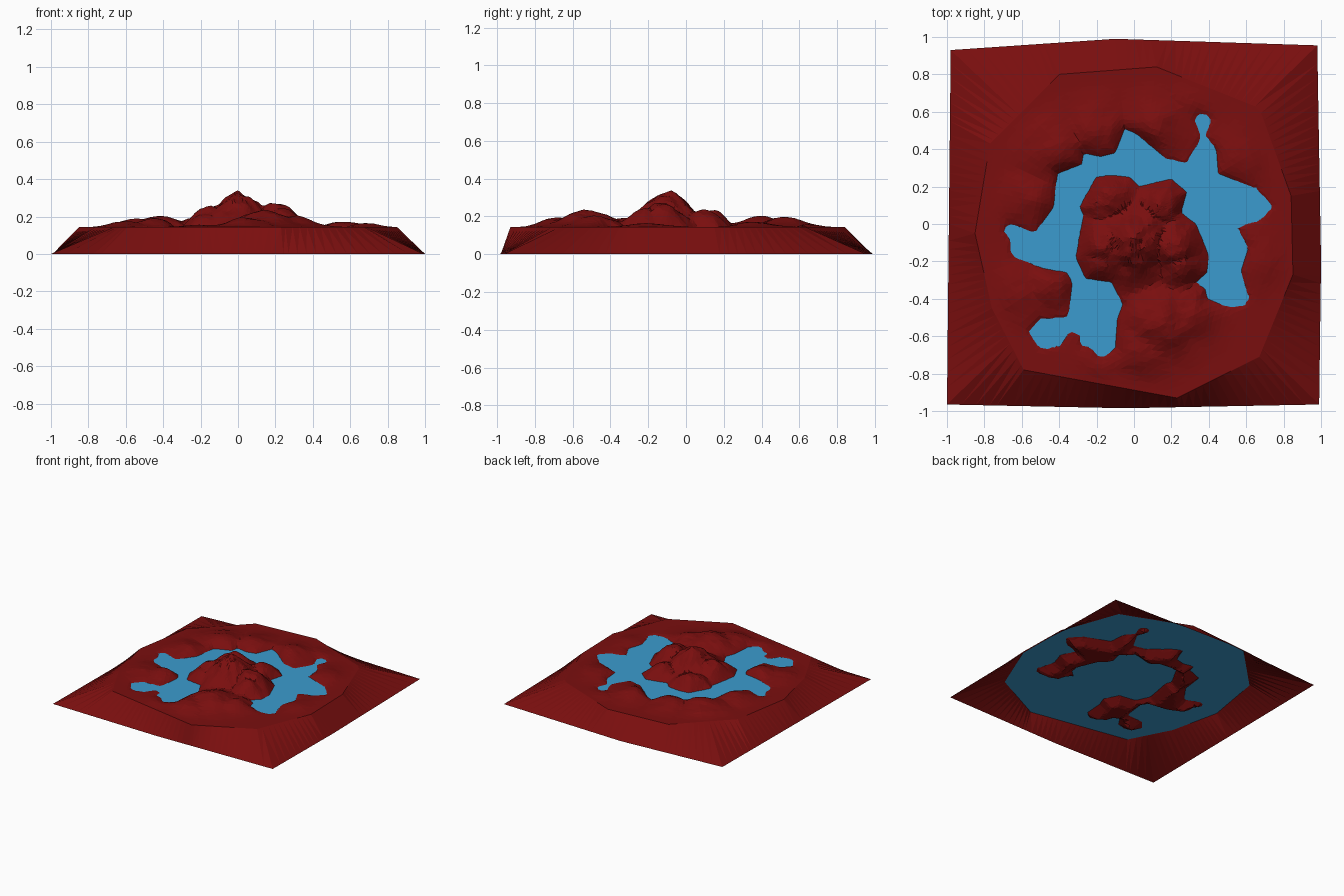
import bpy, bmesh, math, random
from mathutils import Vector, noise

if "Cube" in bpy.data.objects:
    bpy.data.objects.remove(bpy.data.objects["Cube"])

random.seed(4)
WATER = 0.139
RINGS, SPOKES = 34, 140

# Outlines seen from above: lake shore, plateau rim and ground border
SHORE = [(-.05, .51), (.02, .48), (.17, .35), (.28, .32), (.36, .46), (.325, .56), (.36, .595), (.41, .57),
         (.38, .47), (.44, .40), (.45, .27), (.55, .23), (.65, .19), (.74, .09), (.68, .03), (.55, -.02),
         (.61, -.13), (.57, -.25), (.61, -.40), (.58, -.44), (.5, -.44), (.39, -.40), (.38, -.34), (.32, -.32),
         (.39, -.26), (.40, -.17), (.33, 0), (.25, .06), (.28, .17), (.2, .24), (.03, .20), (-.02, .25),
         (-.12, .26), (-.2, .25), (-.29, .09), (-.27, .05), (-.31, -.18), (-.26, -.29), (-.12, -.31),
         (-.06, -.43), (-.09, -.51), (-.1, -.67), (-.18, -.72), (-.23, -.66), (-.28, -.65), (-.29, -.58),
         (-.34, -.57), (-.4, -.65), (-.5, -.66), (-.56, -.58), (-.5, -.51), (-.35, -.5), (-.33, -.31),
         (-.36, -.26), (-.48, -.24), (-.65, -.17), (-.66, -.08), (-.70, -.03), (-.66, 0), (-.53, -.05),
         (-.43, .09), (-.41, .27), (-.28, .32), (-.27, .38), (-.18, .36), (-.1, .38)]
RIM = [(.67, .62), (.12, .84), (-.40, .80), (-.77, .43), (-.85, -.05), (-.76, -.45), (-.59, -.78),
       (.23, -.93), (.67, -.71), (.85, -.27), (.84, .15)]
BORDER = [(.98, .955), (-.1, .99), (-.98, .93), (-1, -.965), (-.05, -.985), (.99, -.965), (1, -.2)]

# Hills: x, y, height above the water, spread
HILLS = [(0, -.1, .18, .125), (.2, -.12, .13, .095), (-.14, -.1, .12, .09), (-.13, .12, .085, .09),
         (.15, .1, .085, .09), (.24, -.22, .09, .08), (-.17, -.2, .07, .08),
         (.14, -.52, .088, .12), (.28, -.48, .06, .1), (.05, -.65, .05, .11),
         (-.44, -.32, .055, .075), (-.62, -.38, .03, .1), (-.43, .40, .052, .12), (-.2, .5, .05, .1),
         (.1, .52, .05, .1), (.55, .34, .028, .1), (-.56, .14, .043, .09), (.68, -.2, .018, .1),
         (-.2, -.78, .018, .08), (.3, .68, .014, .08)]


def edges(poly):
    return list(zip(poly, poly[1:] + poly[:1]))


def shore_distance(x, y):
    """Distance to the shore, negative inside the lake."""
    inside, best = False, 9.0
    for (ax, ay), (bx, by) in edges(SHORE):
        if (ay > y) != (by > y) and x < ax + (y - ay) * (bx - ax) / (by - ay):
            inside = not inside
        dx, dy = bx - ax, by - ay
        t = max(0, min(1, ((x - ax) * dx + (y - ay) * dy) / (dx * dx + dy * dy)))
        best = min(best, math.hypot(x - ax - t * dx, y - ay - t * dy))
    return -best if inside else best


def ray_radius(poly, a):
    """Distance from the centre to the outline in direction a."""
    c, s = math.cos(a), math.sin(a)
    hits = []
    for (ax, ay), (bx, by) in edges(poly):
        p, q = c * ay - s * ax, c * by - s * bx
        if p * q <= 1e-12 and abs(p - q) > 1e-9:
            t = p / (p - q)
            r = c * (ax + t * (bx - ax)) + s * (ay + t * (by - ay))
            if r > 0 and -1e-6 <= t <= 1 + 1e-6:
                hits.append(r)
    return max(hits)


def height(x, y, rim_fade):
    d = shore_distance(x, y)
    if d < 0:
        return WATER - min(-d * .8, .055)
    n = noise.noise(Vector((x * 9, y * 9, 1.7))) + .5 * noise.noise(Vector((x * 20, y * 20, 5)))
    h = max(a * math.exp(-((x - hx) ** 2 + (y - hy) ** 2) / (2 * s * s)) for hx, hy, a, s in HILLS)
    t = min(1, d / .07)
    h *= (1 + .22 * n) * t * (2 - t) * rim_fade
    return WATER + min(d * .3, .005) + h


def material(name, rgb):
    m = bpy.data.materials.new(name)
    m.diffuse_color = (*rgb, 1)
    m.use_nodes = True
    m.node_tree.nodes["Principled BSDF"].inputs["Base Color"].default_value = m.diffuse_color
    return m


def make_object(name, bm, mat):
    bmesh.ops.recalc_face_normals(bm, faces=bm.faces)
    if sum(f.normal.z for f in bm.faces) < 0:
        bmesh.ops.reverse_faces(bm, faces=bm.faces)
    me = bpy.data.meshes.new(name)
    bm.to_mesh(me)
    bm.free()
    me.materials.append(mat)
    ob = bpy.data.objects.new(name, me)
    bpy.context.collection.objects.link(ob)


# Spoke directions, snapped to the outline corners
angles = [2 * math.pi * i / SPOKES for i in range(SPOKES)]
for px, py in RIM + BORDER:
    a = math.atan2(py, px) % (2 * math.pi)
    angles[round(a / (2 * math.pi) * SPOKES) % SPOKES] = a
angles.sort()

# Terrain: hilly plateau in rings, then a skirt sloping to the square border
bm = bmesh.new()
centre = bm.verts.new((0, 0, height(0, 0, 1)))
rows = []
for i in range(1, RINGS + 1):
    row = []
    for a in angles:
        k = i / RINGS
        r = ray_radius(RIM, a) * k
        if 3 < i < RINGS:
            r += random.uniform(-.006, .006)
        x, y = r * math.cos(a), r * math.sin(a)
        row.append(bm.verts.new((x, y, height(x, y, min(1, (1 - k) * 7)))))
    rows.append(row)
rows.append([bm.verts.new((ray_radius(BORDER, a) * math.cos(a), ray_radius(BORDER, a) * math.sin(a), 0))
             for a in angles])
for j in range(SPOKES):
    n = (j + 1) % SPOKES
    bm.faces.new((centre, rows[0][j], rows[0][n]))
    for lo, hi in zip(rows, rows[1:]):
        bm.faces.new((lo[j], hi[j], hi[n], lo[n]))
bmesh.ops.triangulate(bm, faces=bm.faces)
make_object("terrain", bm, material("deep red", (.195, .0045, .0045)))

# Water: one flat sheet under the plateau, showing through in the lake
bm = bmesh.new()
bm.faces.new([bm.verts.new((x, y, WATER)) for x, y in RIM])
make_object("water", bm, material("lake blue", (.043, .33, .62)))
